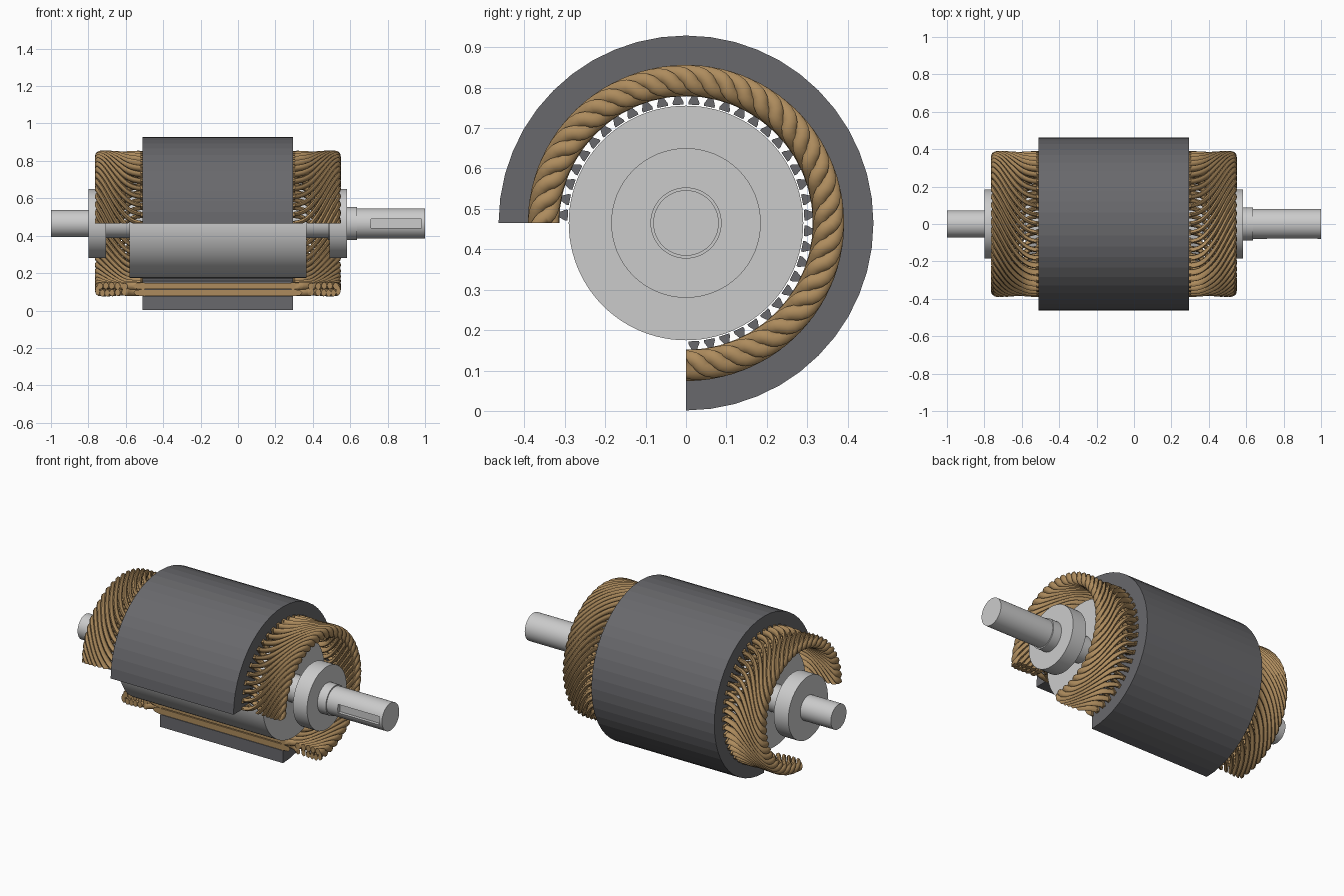
import bpy, bmesh, math
from mathutils import Vector

if "Cube" in bpy.data.objects:
    bpy.data.objects.remove(bpy.data.objects["Cube"])

AXIS = 0.465              # height of the shaft axis
X0, X1 = -0.51, 0.295     # stator stack ends
PITCH = math.radians(7.5) # 48 slots


def material(name, color):
    m = bpy.data.materials.new(name)
    m.diffuse_color = (*color, 1)
    m.use_nodes = True
    m.node_tree.nodes["Principled BSDF"].inputs["Base Color"].default_value = m.diffuse_color
    return m


STEEL = material("dark_laminations", (0.14, 0.14, 0.15))
COPPER = material("copper", (0.42, 0.26, 0.11))


def pol(x, r, a):
    # angle runs from the bottom, through +y, over the top to -y
    return Vector((x, r * math.sin(a), AXIS - r * math.cos(a)))


def finish(bm, name, mat=None, smooth=None):
    bmesh.ops.recalc_face_normals(bm, faces=bm.faces)
    me = bpy.data.meshes.new(name)
    bm.to_mesh(me)
    bm.free()
    ob = bpy.data.objects.new(name, me)
    bpy.context.collection.objects.link(ob)
    if mat:
        me.materials.append(mat)
    if smooth:
        bpy.ops.object.select_all(action='DESELECT')
        ob.select_set(True)
        bpy.context.view_layer.objects.active = ob
        bpy.ops.object.shade_smooth_by_angle(angle=math.radians(smooth))
    return ob


def loft(bm, rings, closed=False):
    # skin between rings of points; caps the ends unless closed
    vs = [[bm.verts.new(p) for p in ring] for ring in rings]
    n = len(vs[0])
    pairs = list(zip(vs, vs[1:])) + ([(vs[-1], vs[0])] if closed else [])
    for a, b in pairs:
        for i in range(n):
            j = (i + 1) % n
            bm.faces.new((a[i], a[j], b[j], b[i]))
    if not closed:
        bm.faces.new(vs[0])
        bm.faces.new(vs[-1])


def lathe(name, profile, closed=False, segs=64):
    bm = bmesh.new()
    loft(bm, [[pol(x, r, 2 * math.pi * i / segs) for i in range(segs)]
              for x, r in profile], closed)
    return finish(bm, name, smooth=30)


def cut_quarter(bm):
    # remove the front lower quarter and close the cut ends
    c = Vector((0, 0, AXIS))
    for no in ((0, 1, 0), (0, 0, 1)):
        bmesh.ops.bisect_plane(bm, geom=bm.verts[:] + bm.edges[:] + bm.faces[:],
                               plane_co=c, plane_no=no, dist=1e-6)
    gone = [f for f in bm.faces
            if f.calc_center_median().y < -1e-6 and f.calc_center_median().z < AXIS - 1e-6]
    bmesh.ops.delete(bm, geom=gone, context='FACES')
    bmesh.ops.holes_fill(bm, edges=[e for e in bm.edges if e.is_boundary], sides=0)


# stator: slotted three-quarter lamination stack
slot = [(0.390, 0.013), (0.312, 0.013), (0.299, 0.006), (0.293, 0.006)]
prof = [(0.390, 0.0)]
for k in range(37):
    c = k * PITCH
    if k > 0:
        prof += [(r, c - w / r) for r, w in reversed(slot)]
    if k < 36:
        prof += [(r, c + w / r) for r, w in slot]
prof.append((0.390, 36 * PITCH))
prof += [(0.4635, k * PITCH) for k in range(36, -1, -1)]
bm = bmesh.new()
loft(bm, [[pol(x, r, a) for r, a in prof] for x in (X0, X1)])
finish(bm, "stator_core", STEEL)

# straight copper bars lying in the slots, two layers
bm = bmesh.new()
for k in range(37):
    for ra, rb in ((0.318, 0.349), (0.354, 0.388)):
        loft(bm, [[pol(x, r, k * PITCH + s * 0.011 / r)
                   for r, s in ((ra, -1), (ra, 1), (rb, 1), (rb, -1))]
                  for x in (X0 - 0.01, X1 + 0.01)])
cut_quarter(bm)
finish(bm, "slot_bars", COPPER)

# end windings: (distance from stack, radius, twist in degrees)
PATH = [(-0.01, .370, 0), (.05, .370, 2), (.10, .367, 8), (.155, .370, 20),
        (.21, .372, 36), (.239, .366, 44), (.241, .339, 49), (.212, .333, 56),
        (.155, .333, 70), (.10, .337, 82), (.05, .334, 88), (-0.01, .334, 90)]


def smooth_path(pts, sub=3):
    out = []
    for i in range(len(pts) - 1):
        p = [Vector(pts[max(0, min(len(pts) - 1, i + d))]) for d in (-1, 0, 1, 2)]
        for s in range(sub):
            t = s / sub
            out.append(0.5 * (2 * p[1] + (p[2] - p[0]) * t
                              + (2 * p[0] - 5 * p[1] + 4 * p[2] - p[3]) * t * t
                              + (3 * p[1] - p[0] - 3 * p[2] + p[3]) * t ** 3))
    return out + [Vector(pts[-1])]


def end_winding(name, x_face, side):
    bm = bmesh.new()
    path = smooth_path(PATH)
    for k in range(48):
        pts = [pol(x_face + side * d, r, k * PITCH - math.radians(a)) for d, r, a in path]
        rings = []
        for i, p in enumerate(pts):
            t = (pts[min(i + 1, len(pts) - 1)] - pts[max(i - 1, 0)]).normalized()
            rad = Vector((0, p.y, p.z - AXIS)).normalized()
            b = t.cross(rad).normalized()
            n = b.cross(t)
            rings.append([p + n * 0.019 * math.sin(q * math.pi / 4)
                          + b * 0.012 * math.cos(q * math.pi / 4) for q in range(8)])
        loft(bm, rings)
    cut_quarter(bm)
    finish(bm, name, COPPER, smooth=50)


end_winding("end_winding_left", X0, -1)
end_winding("end_winding_right", X1, 1)

# rotor drum
lathe("rotor", [(-0.58, 0.07), (-0.58, 0.29), (0.365, 0.29), (0.365, 0.07)], True, 96)

# bearings
for name, a, b in (("bearing_left", -0.80, -0.705), ("bearing_right", 0.49, 0.582)):
    lathe(name, [(a, 0.072), (a, 0.185), (b, 0.185), (b, 0.072)], True)

# stepped shaft
shaft = lathe("shaft", [(-1.0, 0.073), (-0.72, 0.073), (-0.72, 0.077), (0.48, 0.077),
                        (0.48, 0.088), (0.637, 0.088), (0.637, 0.081), (1.0, 0.081)])

# keyway in the drive end
bm = bmesh.new()
loft(bm, [[Vector((x, y, AXIS + z)) for y, z in
           ((-0.12, -0.025), (-0.058, -0.025), (-0.058, 0.025), (-0.12, 0.025))]
          for x in (0.71, 0.98)])
cutter = finish(bm, "keyway_cutter")
cutter.hide_render = True
cutter.hide_set(True)
mod = shaft.modifiers.new("keyway", 'BOOLEAN')
mod.operation = 'DIFFERENCE'
mod.solver = 'EXACT'
mod.object = cutter
